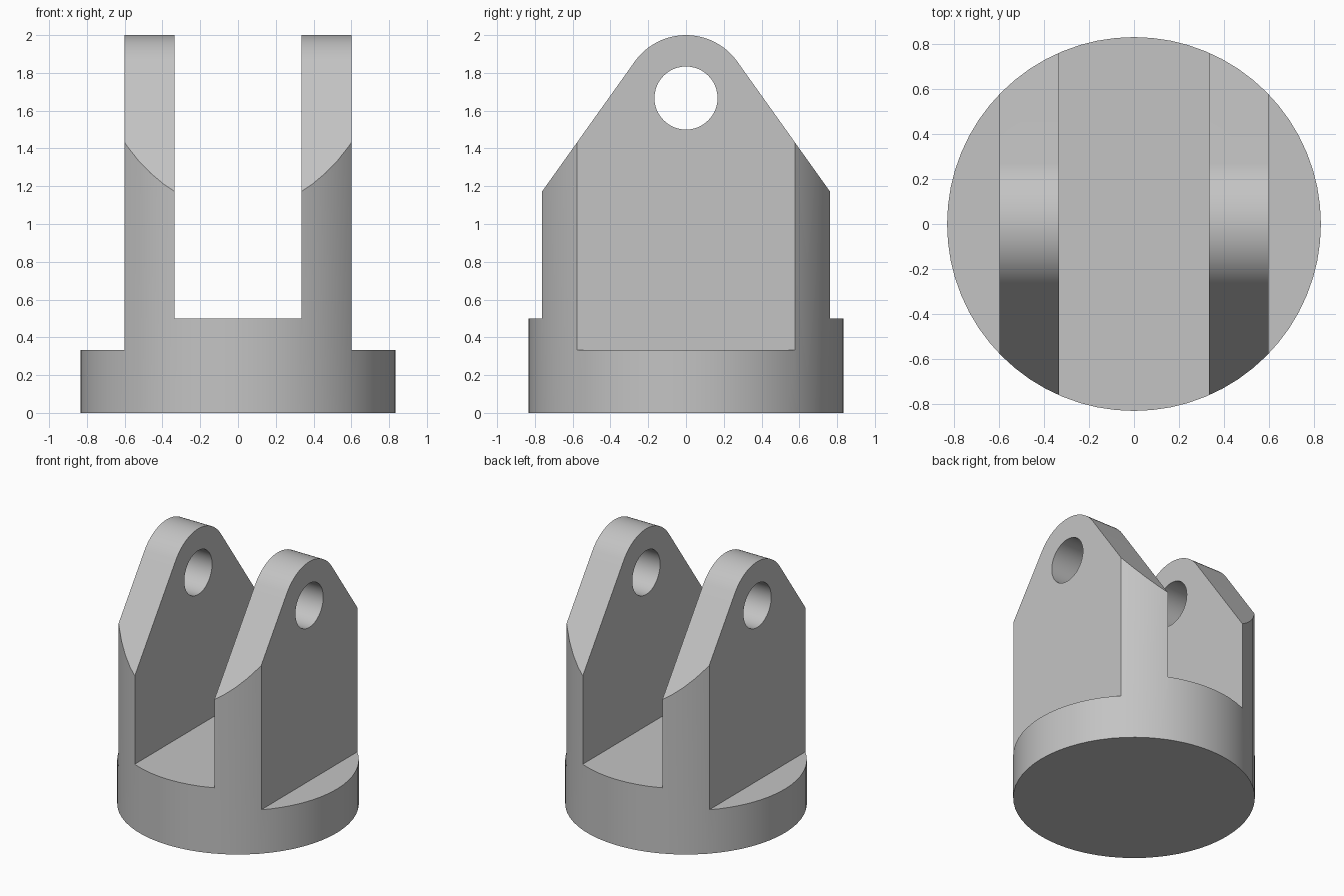
import bpy, bmesh
from math import sin, cos, pi, radians
from mathutils import Vector

default = bpy.data.objects.get("Cube")
if default:
    bpy.data.objects.remove(default, do_unlink=True)

R = 0.833            # base radius
PIN_Z = 1.667        # height of the pin hole
EAR_R = 0.333        # rounded ear tip
BORE_R = 0.167       # pin hole radius
SLOPE = radians(35.5)

grey = bpy.data.materials.new("light grey")
grey.use_nodes = True
colour = (0.55, 0.55, 0.55, 1)
grey.diffuse_color = colour
grey.node_tree.nodes["Principled BSDF"].inputs["Base Color"].default_value = colour


def prism(name, outline, to_3d, axis, start, end):
    """Extrude a closed 2D outline along an axis."""
    axis = Vector(axis)
    bm = bmesh.new()
    verts = [bm.verts.new(Vector(to_3d(a, b)) + axis * start) for a, b in outline]
    face = bm.faces.new(verts)
    moved = bmesh.ops.extrude_face_region(bm, geom=[face])["geom"]
    bmesh.ops.translate(bm, vec=axis * (end - start),
                        verts=[v for v in moved if isinstance(v, bmesh.types.BMVert)])
    bmesh.ops.recalc_face_normals(bm, faces=bm.faces)
    mesh = bpy.data.meshes.new(name)
    bm.to_mesh(mesh)
    bm.free()
    mesh.materials.append(grey)
    obj = bpy.data.objects.new(name, mesh)
    bpy.context.collection.objects.link(obj)
    return obj


def arc(radius, start, end, steps, cz=0.0):
    angles = [start + (end - start) * i / steps for i in range(steps + 1)]
    return [(radius * cos(t), cz + radius * sin(t)) for t in angles]


def mirrored(half):
    return half + [(-a, b) for a, b in reversed(half)]


def side(y, z):
    return (0, y, z)


# Round bar the clevis is cut from
clevis = prism("clevis", arc(R, 0, 2 * pi, 64)[:-1],
               lambda x, y: (x, y, 0), (0, 0, 1), 0, 2.3)

# Front outline: shoulders, two ears and the slot between them
front_outline = mirrored([(1, -0.2), (1, 0.333), (0.6, 0.333),
                          (0.6, 2.5), (0.335, 2.5), (0.335, 0.5)])
front = prism("front_cutter", front_outline,
              lambda x, z: (x, 0, z), (0, 1, 0), -1.2, 1.2)

# Side outline: sloped flanks tangent to the round tip
tip = arc(EAR_R, SLOPE, pi - SLOPE, 24, PIN_Z)
ty, tz = tip[0]
foot = (1.0, tz - (1.0 - ty) * cos(SLOPE) / sin(SLOPE))
side_outline = [(-1, -0.2), (1, -0.2), foot] + tip + [(-foot[0], foot[1])]
flanks = prism("flank_cutter", side_outline, side, (1, 0, 0), -1.1, 1.1)

# Pin hole through both ears
bore = prism("bore_cutter", arc(BORE_R, 0, 2 * pi, 48, PIN_Z)[:-1],
             side, (1, 0, 0), -1.3, 1.3)

bpy.ops.object.select_all(action="DESELECT")
bpy.context.view_layer.objects.active = clevis
clevis.select_set(True)
for cutter, operation in ((front, "INTERSECT"), (flanks, "INTERSECT"), (bore, "DIFFERENCE")):
    mod = clevis.modifiers.new(cutter.name, "BOOLEAN")
    mod.operation = operation
    mod.solver = "EXACT"
    mod.object = cutter
    cutter.hide_render = True
    bpy.ops.object.modifier_apply(modifier=mod.name)
    bpy.data.objects.remove(cutter, do_unlink=True)

bpy.ops.object.shade_smooth_by_angle(angle=radians(30))
